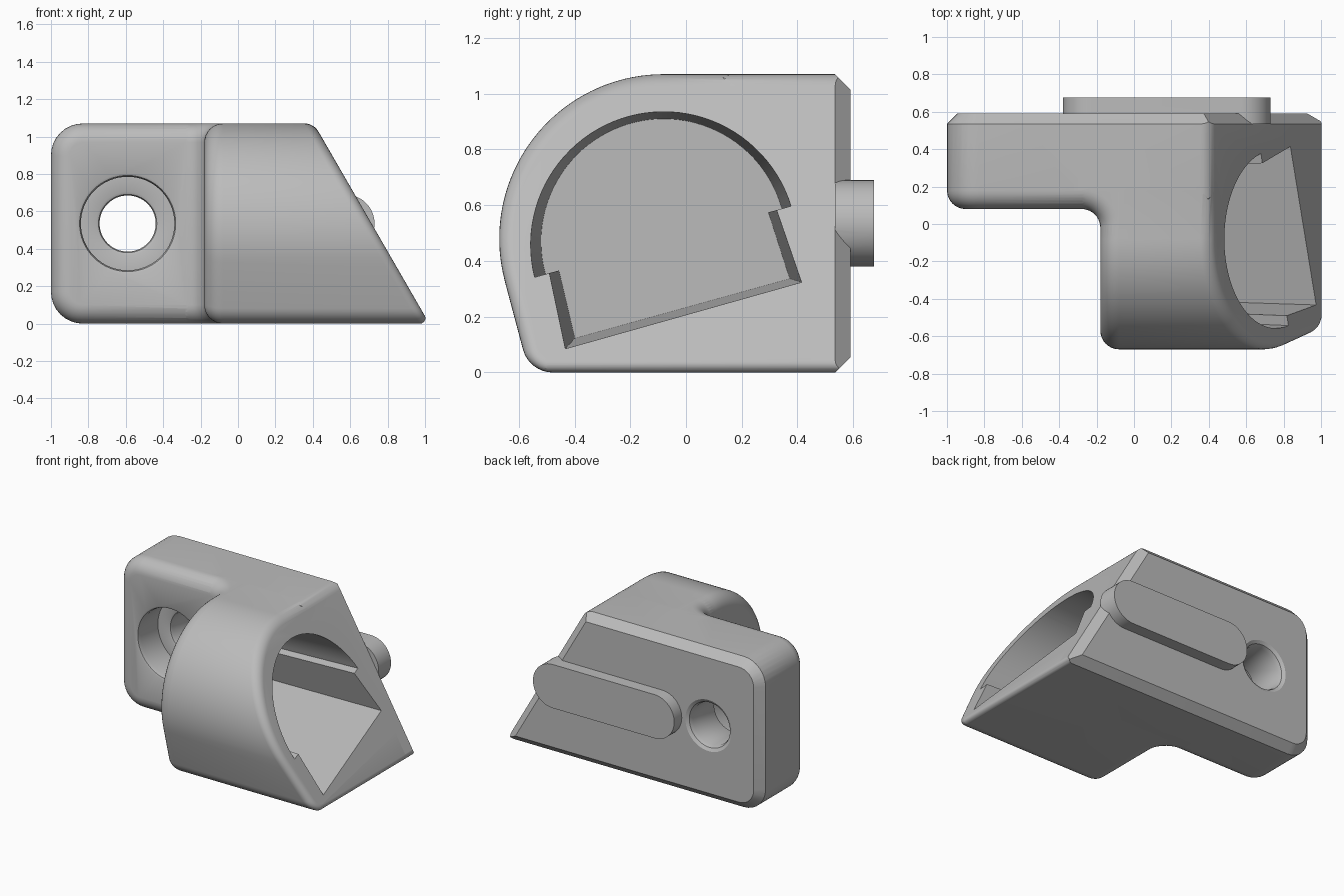
import bpy, bmesh, math
from mathutils import Vector

cube = bpy.data.objects.get("Cube")
if cube:
    bpy.data.objects.remove(cube, do_unlink=True)

grey = bpy.data.materials.new("light_grey")
grey.use_nodes = True
grey.diffuse_color = (0.5, 0.5, 0.5, 1)
grey.node_tree.nodes["Principled BSDF"].inputs["Base Color"].default_value = grey.diffuse_color

HEIGHT = 1.07
BACK = 0.59
LEAN = math.tan(math.radians(30))


def slant(z):
    return 1.023 - LEAN * z


def arc(cx, cy, r, a0, a1, n):
    angles = [math.radians(a0 + (a1 - a0) * i / n) for i in range(n + 1)]
    return [(cx + r * math.cos(a), cy + r * math.sin(a)) for a in angles]


def corner(before, tip, after, t, n=8):
    """Round a corner, with tangents of length t."""
    p = Vector((*tip, 0))
    u = (Vector((*before, 0)) - p).normalized()
    v = (Vector((*after, 0)) - p).normalized()
    half = u.angle(v) / 2
    c = p + (u + v).normalized() * t / math.cos(half)
    r = t * math.tan(half)
    a, b = p + u * t - c, p + v * t - c
    spokes = [a.lerp(b, 0.5 - 0.5 * math.tan(half_turn) / math.tan(a.angle(b) / 2)).normalized() * r
              for half_turn in (a.angle(b) * (0.5 - i / n) for i in range(n + 1))]
    return [((c + s).x, (c + s).y) for s in spokes]


def loft(name, rings, bevels=()):
    """Skin matching rings of points; bevels hold (edge test, width, segments)."""
    bm = bmesh.new()
    loops = [[bm.verts.new(p) for p in ring] for ring in rings]
    for lo, hi in zip(loops, loops[1:]):
        for i in range(len(lo)):
            bm.faces.new((lo[i - 1], lo[i], hi[i], hi[i - 1]))
    bm.faces.new(loops[0])
    bm.faces.new(loops[-1])
    bmesh.ops.recalc_face_normals(bm, faces=bm.faces)
    for test, width, segments in bevels:
        edges = [e for e in bm.edges if all(test(v.co) for v in e.verts)]
        bmesh.ops.bevel(bm, geom=edges, offset=width, segments=segments, profile=0.5,
                        affect='EDGES', clamp_overlap=False)
    bmesh.ops.recalc_face_normals(bm, faces=bm.faces)
    mesh = bpy.data.meshes.new(name)
    bm.to_mesh(mesh)
    bm.free()
    mesh.materials.append(grey)
    ob = bpy.data.objects.new(name, mesh)
    bpy.context.collection.objects.link(ob)
    return ob


def along_y(outline, *ys):
    return [[(x, y, z) for x, z in outline] for y in ys]


def combine(target, tool, operation):
    mod = target.modifiers.new(operation.lower(), 'BOOLEAN')
    mod.operation, mod.object, mod.solver = operation, tool, 'EXACT'
    bpy.context.view_layer.objects.active = target
    bpy.ops.object.modifier_apply(modifier=mod.name)
    bpy.data.objects.remove(tool, do_unlink=True)


# Rounded housing, cut off at a slant on its left end
dome = arc(-0.08, 0.48, 0.59, 90, 195, 40)
foot = (-0.563, 0)
profile = dome + corner(dome[-1], foot, (0.5, 0), 0.085) + [(0.5, 0), (0.5, HEIGHT)]
body = loft("housing_block",
            [[(-0.18, y, z) for y, z in profile], [(slant(z), y, z) for y, z in profile]],
            [(lambda c: c.x < -0.17, 0.1, 8),
             (lambda c: abs(c.x - slant(c.z)) < 1e-4, 0.05, 6)])

# Mounting flange with a soft front edge and a chamfered back edge
top_left, low_left = (-1, HEIGHT), (-1, 0)
top_tip, low_tip = (slant(HEIGHT), HEIGHT), (slant(0), 0)
left_end = corner(top_tip, top_left, low_left, 0.17) + corner(top_left, low_left, low_tip, 0.17)
flange = loft("flange", along_y(left_end + [low_tip, top_tip], 0.08, BACK),
              [(lambda c: c.y < 0.0801, 0.1, 8), (lambda c: c.y > BACK - 1e-4, 0.055, 1)])

# Hollow fillet where flange and housing meet
hollow = arc(-0.28, -0.02, 0.1, 90, 0, 10)
plan = hollow + [(-0.04, -0.02), (-0.04, 0.3), (-0.28, 0.3)]


def on_hollow(c):
    return abs(math.hypot(c.x + 0.28, c.y + 0.02) - 0.1) < 1e-4


fillet = loft("inner_fillet", [[(x, y, z) for x, y in plan] for z in (0, HEIGHT)])
bm = bmesh.new()
bm.from_mesh(fillet.data)
rims = [e for e in bm.edges if all(on_hollow(v.co) for v in e.verts)
        and abs(e.verts[0].co.z - e.verts[1].co.z) < 0.1]
bmesh.ops.bevel(bm, geom=rims, offset=0.1, segments=8, profile=0.5,
                affect='EDGES', clamp_overlap=False)
bm.to_mesh(fillet.data)
bm.free()

# Overall front outline that softens the slanted tips
outline = (left_end + corner(low_left, low_tip, top_tip, 0.05, 6)
           + corner(low_tip, top_tip, top_left, 0.05, 6))
trim = loft("trim", along_y(outline, -1, 1))

# Tilted, tapering pocket: half round above a narrower box
tilt = math.radians(15.5)
shape = arc(0, 0, 0.44, 0, 180, 48) + [(-0.39, 0), (-0.40, -0.25), (0.40, -0.25), (0.39, 0)]


def pocket_ring(x, s):
    return [(x, -0.08 + s * (u * math.cos(tilt) - v * math.sin(tilt)),
             0.47 + s * (u * math.sin(tilt) + v * math.cos(tilt))) for u, v in shape]


pocket = loft("pocket", [pocket_ring(-0.08, 1), pocket_ring(1.1, 1.12)])

# Stepped screw hole with eased rims, as (radius, y)
steps = [(0.28, 0.0), (0.28, 0.075), (0.257, 0.085), (0.25, 0.11), (0.25, 0.3), (0.17, 0.3),
         (0.156, 0.306), (0.15, 0.32), (0.15, 0.55), (0.16, 0.577), (0.185, 0.592), (0.185, 0.7)]
hole = loft("screw_hole", [[(x, y, z) for x, z in arc(-0.59, 0.535, r, 0, 354.375, 63)]
                           for r, y in steps])

# Round-ended locating rib on the back
stadium = arc(0.575, 0.535, 0.155, -90, 90, 24) + arc(-0.225, 0.535, 0.155, 90, 270, 24)
rib = loft("rib", along_y(stadium, 0.535, 0.675))

combine(body, flange, 'UNION')
combine(body, fillet, 'UNION')
combine(body, trim, 'INTERSECT')
combine(body, pocket, 'DIFFERENCE')
combine(body, hole, 'DIFFERENCE')
combine(body, rib, 'UNION')

bpy.ops.object.select_all(action='DESELECT')
body.select_set(True)
bpy.context.view_layer.objects.active = body
bpy.ops.object.shade_smooth_by_angle(angle=math.radians(25))
